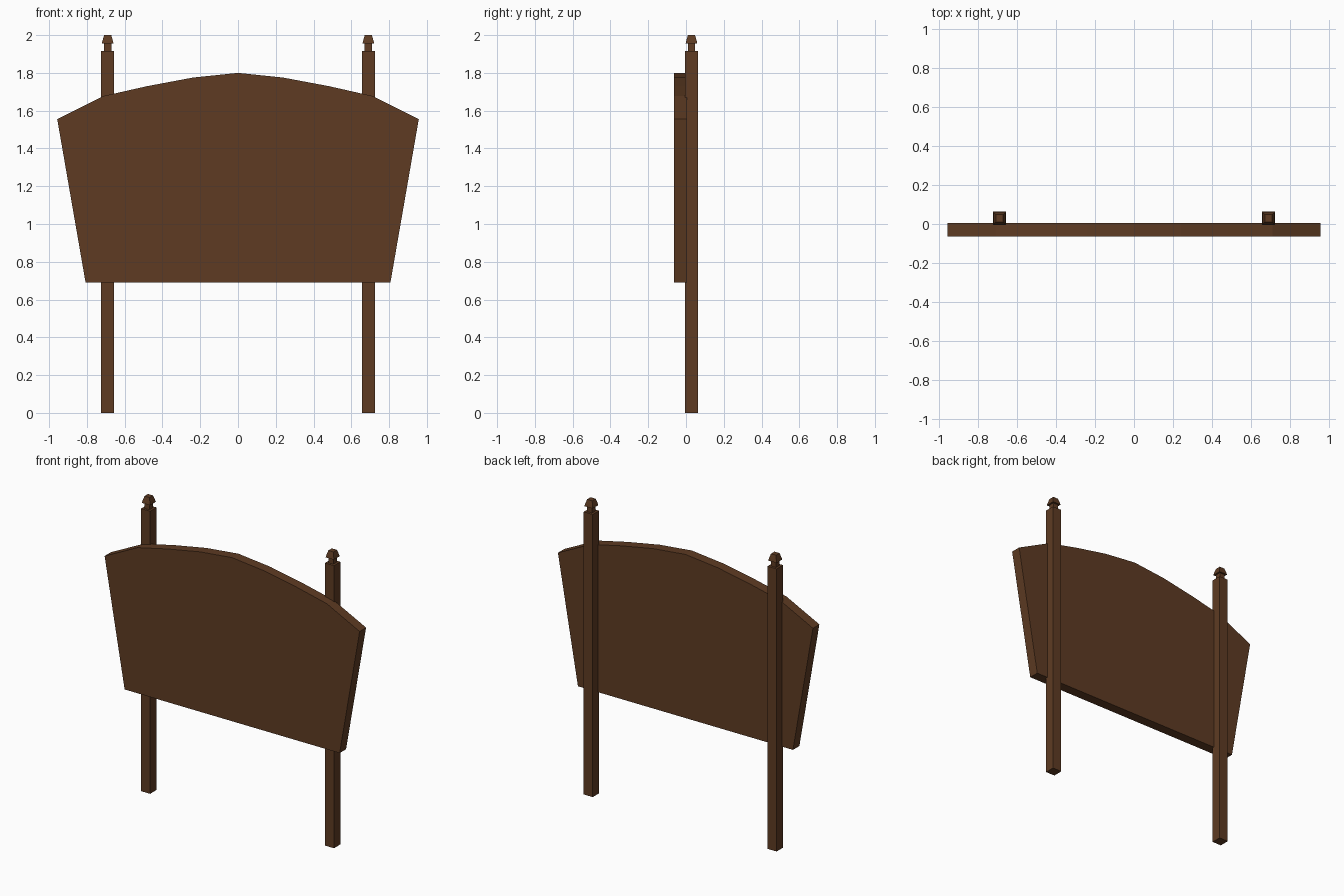
import bpy
import bmesh

cube = bpy.data.objects.get("Cube")
if cube:
    bpy.data.objects.remove(cube, do_unlink=True)

# Single brown wood colour
wood = bpy.data.materials.new("brown_wood")
wood.use_nodes = True
colour = (0.112, 0.044, 0.0165, 1)
wood.diffuse_color = colour
wood.node_tree.nodes["Principled BSDF"].inputs["Base Color"].default_value = colour


def loft(name, rings):
    """Skin a stack of matching point rings into a closed, flat-shaded solid."""
    bm = bmesh.new()
    loops = [[bm.verts.new(p) for p in ring] for ring in rings]
    count = len(loops[0])
    for low, high in zip(loops, loops[1:]):
        for i in range(count):
            j = (i + 1) % count
            bm.faces.new((low[i], low[j], high[j], high[i]))
    bm.faces.new(loops[0])
    bm.faces.new(loops[-1])
    bmesh.ops.recalc_face_normals(bm, faces=bm.faces)
    mesh = bpy.data.meshes.new(name)
    bm.to_mesh(mesh)
    bm.free()
    mesh.materials.append(wood)
    obj = bpy.data.objects.new(name, mesh)
    bpy.context.collection.objects.link(obj)
    return obj


def square(x, y, half, z):
    return [(x + sx * half, y + sy * half, z)
            for sx, sy in ((-1, -1), (1, -1), (1, 1), (-1, 1))]


# Arched board: half outline mirrored across the centre
half_outline = [(0.807, 0.69), (0.957, 1.555), (0.71, 1.678),
                (0.48, 1.73), (0.24, 1.775)]
outline = half_outline + [(0, 1.80)] + [(-x, z) for x, z in reversed(half_outline)]
loft("board", [[(x, y, z) for x, z in outline] for y in (-0.063, 0.006)])

# Square posts, each with a narrow neck and a tapered finial
post_y = 0.029
post_profile = [(0.034, 0), (0.034, 1.917)]
finial_profile = [(0.019, 1.917), (0.019, 1.955), (0.031, 1.955),
                  (0.027, 1.972), (0.019, 2.0)]
for side, x in (("left", 0.69), ("right", -0.69)):
    for part, profile in (("post", post_profile), ("finial", finial_profile)):
        loft(f"{side}_{part}", [square(x, post_y, half, z) for half, z in profile])
